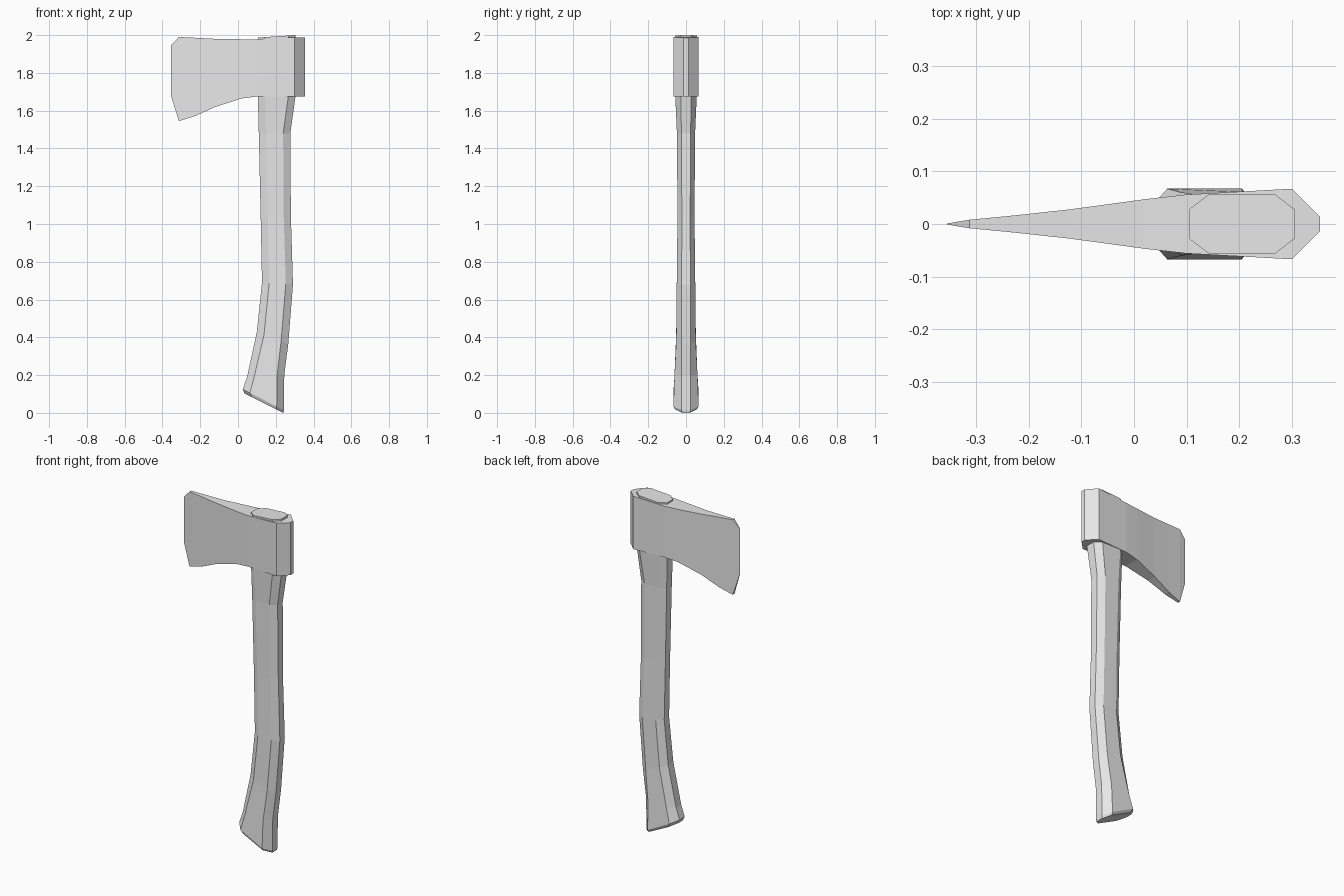
import bpy, bmesh

if "Cube" in bpy.data.objects:
    bpy.data.objects.remove(bpy.data.objects["Cube"])

grey = bpy.data.materials.new("plain grey")
grey.diffuse_color = (0.8, 0.8, 0.8, 1)
grey.use_nodes = True
grey.node_tree.nodes["Principled BSDF"].inputs["Base Color"].default_value = grey.diffuse_color


def loft(name, rings):
    """Skin a list of equal-sized vertex rings and cap both ends."""
    bm = bmesh.new()
    loops = [[bm.verts.new(p) for p in ring] for ring in rings]
    for a, b in zip(loops, loops[1:]):
        n = len(a)
        for i in range(n):
            j = (i + 1) % n
            bm.faces.new((a[i], a[j], b[j], b[i]))
    bm.faces.new(loops[0])
    bm.faces.new(loops[-1])
    bmesh.ops.recalc_face_normals(bm, faces=bm.faces)
    mesh = bpy.data.meshes.new(name)
    bm.to_mesh(mesh)
    bm.free()
    mesh.materials.append(grey)
    obj = bpy.data.objects.new(name, mesh)
    bpy.context.collection.objects.link(obj)
    return obj


def octagon(xl, zl, xr, zr, hy, iy, ch=0.038):
    """Chamfered section running from left point to right point, tilted in z."""
    outline = [(xl, iy), (xl + ch, hy), (xr - ch, hy), (xr, iy)]
    outline += [(x, -y) for x, y in reversed(outline)]
    return [(x, y, zl + (zr - zl) * (x - xl) / (xr - xl)) for x, y in outline]


# Handle: octagonal, swept back, flared at the foot and at the head
handle_sections = [
    (0.035, 0.102, 0.240, 0.000, 0.058, 0.020),
    (0.025, 0.125, 0.243, 0.014, 0.067, 0.024),
    (0.048, 0.190, 0.245, 0.200, 0.061, 0.024),
    (0.100, 0.430, 0.266, 0.365, 0.052, 0.024),
    (0.127, 0.690, 0.291, 0.680, 0.049, 0.023),
    (0.120, 1.040, 0.280, 1.040, 0.045, 0.022),
    (0.110, 1.480, 0.277, 1.480, 0.048, 0.024),
    (0.105, 1.680, 0.305, 1.680, 0.057, 0.028),
    (0.105, 1.987, 0.305, 2.000, 0.057, 0.028),
]
loft("handle", [octagon(*s) for s in handle_sections])

# Axe head: wedge columns from the cutting edge to the poll (x, bottom, top, half width)
head_columns = [
    (-0.355, 1.680, 1.945, 0.001),
    (-0.313, 1.545, 1.990, 0.008),
    (-0.230, 1.570, 1.986, 0.016),
    (-0.120, 1.620, 1.980, 0.028),
    (0.020, 1.665, 1.978, 0.047),
    (0.100, 1.675, 1.978, 0.056),
    (0.300, 1.675, 1.989, 0.067),
    (0.354, 1.675, 1.986, 0.013),
]
loft("axe_head", [[(x, -w, b), (x, w, b), (x, w, t), (x, -w, t)]
                  for x, b, t, w in head_columns])
